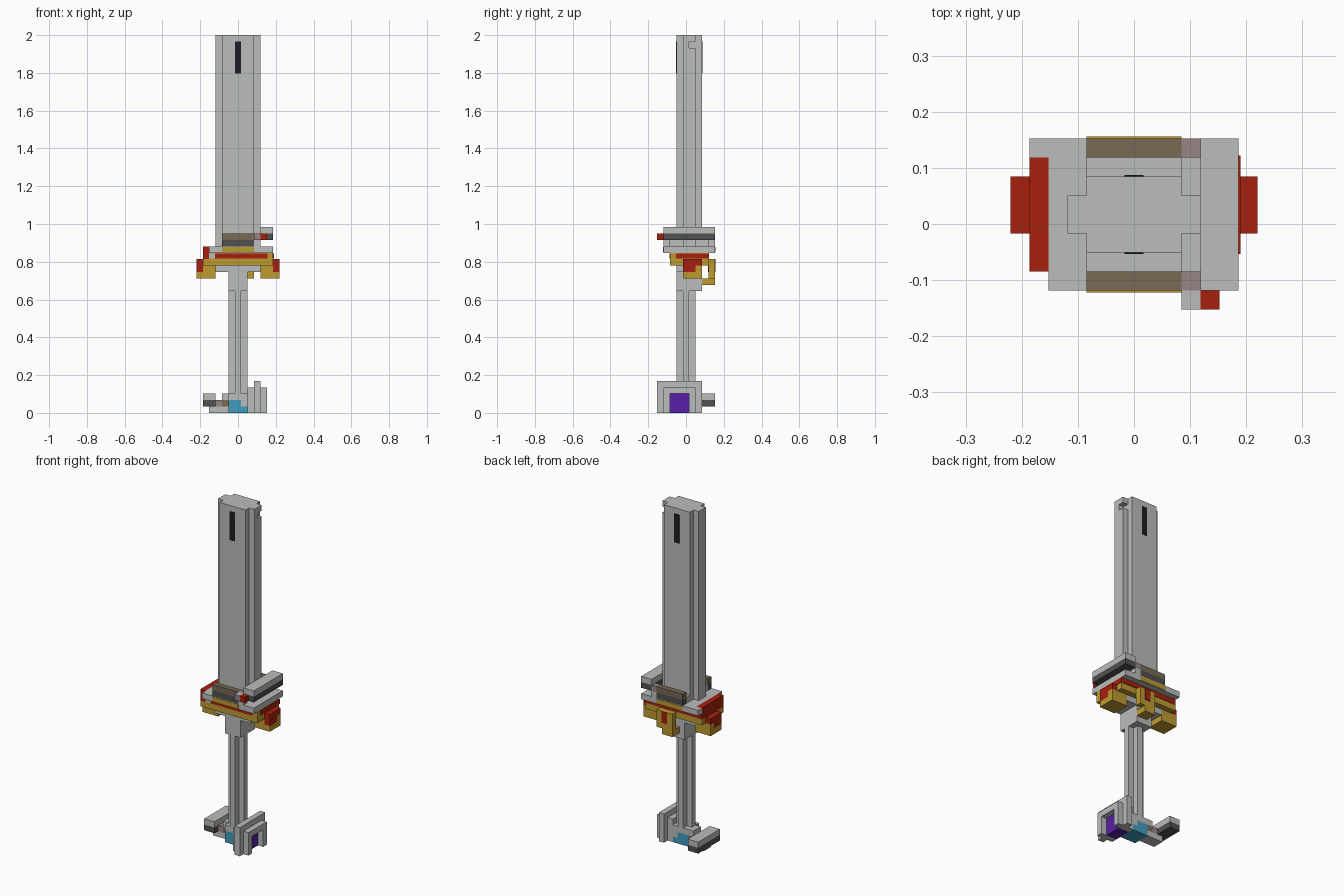
import bpy
import bmesh

old = bpy.data.objects.get("Cube")
if old:
    bpy.data.objects.remove(old, do_unlink=True)

U = 2 / 59          # edge of one block
SKIN = 0.003        # thickness of painted plates

COLOURS = {
    "light_grey": (0.49, 0.515, 0.50),
    "dark_grey": (0.08, 0.08, 0.08),
    "black": (0.012, 0.012, 0.018),
    "red": (0.39, 0.0144, 0.004),
    "yellow": (0.515, 0.328, 0.03),
    "brown": (0.188, 0.144, 0.091),
    "mauve": (0.314, 0.238, 0.235),
    "blue": (0.051, 0.332, 0.515),
    "purple": (0.098, 0.0144, 0.39),
}
MATS = {}
for key, rgb in COLOURS.items():
    m = bpy.data.materials.new(key)
    m.use_nodes = True
    m.diffuse_color = (*rgb, 1)
    bsdf = m.node_tree.nodes["Principled BSDF"]
    bsdf.inputs["Base Color"].default_value = (*rgb, 1)
    bsdf.inputs["Roughness"].default_value = 0.8
    MATS[key] = m


def part(name, colour, *boxes, top=None, grow=(0, 0, 0)):
    """Boxes given in block units as (x0, x1, y0, y1, z0, z1)."""
    bm = bmesh.new()
    for b in boxes:
        verts = bmesh.ops.create_cube(bm, size=1)["verts"]
        for v in verts:
            for a, mid in enumerate((6.5, 4.5, 0)):
                lo, hi = b[2 * a], b[2 * a + 1]
                side = 1 if v.co[a] > 0 else -1
                v.co[a] = ((hi if side > 0 else lo) - mid) * U + side * grow[a]
    bm.normal_update()
    me = bpy.data.meshes.new(name)
    me.materials.append(MATS[colour])
    if top:
        me.materials.append(MATS[top])
        for f in bm.faces:
            f.material_index = int(f.normal.z > 0.5)
    bm.to_mesh(me)
    bm.free()
    ob = bpy.data.objects.new(name, me)
    bpy.context.collection.objects.link(ob)
    return ob


# Blade with thin edges and a notch near the tip
part("blade_core", "light_grey", (4, 9, 3, 7, 26, 59))
part("blade_edge_right", "light_grey", (3, 4, 4, 6, 26, 59))
part("blade_edge_left", "light_grey", (9, 10, 4, 6, 26, 57),
     (9, 10, 4, 5, 57, 58), (9, 10, 4, 6, 58, 59))
part("blade_slot", "black", (6, 7, 3, 7, 53, 58), grow=(0, SKIN, 0))

# Collar bars in front of and behind the blade
for name, y in (("front", 1), ("back", 8)):
    part(name + "_bar_lower", "dark_grey", (4, 9, y, y + 1, 26, 27))
    part(name + "_bar_upper", "brown", (4, 9, y, y + 1, 27, 28))
    part(name + "_bar_end", "mauve", (9, 10, y, y + 1, 27, 28))
    part(name + "_bar_foot", "light_grey", (9, 10, y, y + 1, 26, 27))
    part(name + "_bar_spacer", "light_grey",
         (4, 9, 2 if y == 1 else 7, 3 if y == 1 else 8, 26, 27))

# Side bar with two small blocks at its front
part("side_bar_top", "light_grey", (10, 12, 1, 9, 28, 29))
part("side_bar_bottom", "dark_grey", (10, 12, 1, 9, 27, 28))
part("side_bar_button", "red", (10, 11, 0, 1, 27, 28))
part("side_bar_block", "mauve", (9, 10, 0, 1, 27, 28), top="light_grey")

# Guard plates
part("guard_slab", "light_grey", (2, 12, 1, 9, 25, 26), (1, 2, 8, 9, 25, 26))
part("guard_slab_trim", "yellow", (4, 9, 1, 9, 25, 26), grow=(0, SKIN, -SKIN))
part("guard_body", "yellow", (2, 12, 2, 8, 24, 25), (1, 12, 2, 8, 23, 24))
part("guard_red_band", "red", (3, 11, 2, 8, 24, 25), (2, 12, 3, 8, 24, 25),
     grow=(SKIN, SKIN, -SKIN))
part("guard_grey_corner", "light_grey", (2, 3, 2, 4, 24, 25),
     grow=(0, SKIN, -SKIN))
part("guard_red_side", "red", (1, 2, 2, 8, 24, 26))

# Guard ends, mirrored about the centre
for name, flip in (("left", False), ("right", True)):
    def side(x0, x1, *rest):
        return (13 - x1, 13 - x0, *rest) if flip else (x0, x1, *rest)
    part(name + "_guard_drop", "yellow", side(10, 12, 4, 7, 21, 23))
    part(name + "_guard_tip_base", "yellow", side(12, 13, 4, 7, 21, 22),
         side(12, 13, 6, 7, 22, 23))
    part(name + "_guard_tip", "red", side(12, 13, 4, 6, 22, 23),
         side(12, 13, 4, 7, 23, 24))

# Hook behind the grip
part("back_hook", "yellow", (6, 9, 8, 9, 21, 24), (6, 8, 7, 9, 20, 21))
part("back_hook_stud", "red", (7, 8, 8, 9, 22, 24), grow=(0, SKIN, 0))

# Grip with a plus-shaped section
part("grip_shoulder", "light_grey", (3, 10, 3, 7, 22, 23))
part("grip_collar", "light_grey", (5, 8, 3, 7, 19, 22))
part("grip", "light_grey", (6, 7, 3, 6, 3, 19), (5, 8, 4, 5, 3, 19))

# Pommel
part("pommel_cap", "light_grey", (5, 8, 3, 6, 2, 3), (7, 8, 3, 6, 1, 2))
part("pommel_gem", "blue", (5, 7, 3, 6, 0, 2), (7, 8, 3, 6, 0, 1))


def arch(name, x, y0, y1, height):
    part(name, "light_grey", (x, x + 1, y0, 2, 0, height),
         (x, x + 1, 5, y1, 0, height), (x, x + 1, 2, 5, 3, height))


# Framed purple plate at the side of the pommel
arch("inner_frame", 8, 1, 6, 4)
arch("middle_frame", 9, 0, 7, 5)
arch("outer_frame", 10, 1, 6, 4)
part("frame_gem", "purple", (8, 10, 2, 5, 0, 3))

# Arm and bar on the other side of the pommel
part("pommel_arm", "light_grey", (2, 5, 4, 6, 0, 1), (4, 5, 4, 6, 2, 3))
part("pommel_arm_outer", "mauve", (3, 4, 4, 6, 1, 2))
part("pommel_arm_inner", "brown", (4, 5, 4, 6, 1, 2))
part("pommel_bar_top", "light_grey", (1, 3, 3, 9, 2, 3))
part("pommel_bar_bottom", "dark_grey", (1, 3, 3, 9, 1, 2))
